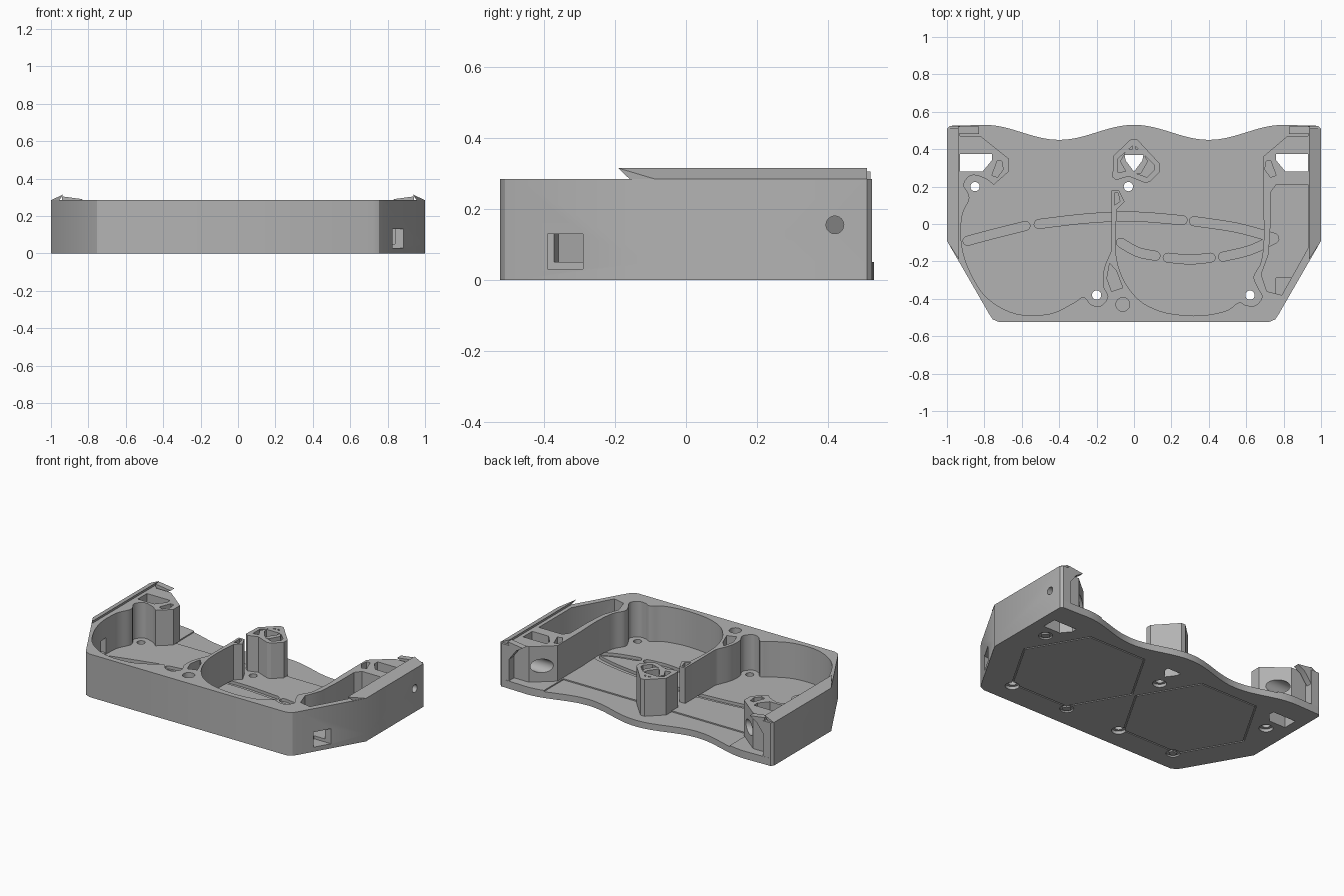
import bpy, bmesh
from math import cos, sin, pi, atan2
from mathutils import Matrix

if "Cube" in bpy.data.objects:
    bpy.data.objects.remove(bpy.data.objects["Cube"])

grey = bpy.data.materials.new("plain grey")
grey.use_nodes = True
grey.diffuse_color = (0.45, 0.45, 0.45, 1)
grey.node_tree.nodes["Principled BSDF"].inputs["Base Color"].default_value = grey.diffuse_color

FLOOR, TOP = 0.05, 0.285


def prism(name, points, low, high, matrix=None):
    """Extrude a flat outline from low to high."""
    bm = bmesh.new()
    face = bm.faces.new([bm.verts.new((x, y, low)) for x, y in points])
    grown = bmesh.ops.extrude_face_region(bm, geom=[face])["geom"]
    for v in grown:
        if isinstance(v, bmesh.types.BMVert):
            v.co.z = high
    if matrix:
        bm.transform(matrix)
    bmesh.ops.recalc_face_normals(bm, faces=bm.faces)
    mesh = bpy.data.meshes.new(name)
    bm.to_mesh(mesh)
    bm.free()
    obj = bpy.data.objects.new(name, mesh)
    mesh.materials.append(grey)
    bpy.context.collection.objects.link(obj)
    return obj


def cut(target, cutter, keep=False):
    """Subtract the cutter, bake the result and drop the cutter."""
    mod = target.modifiers.new("cut", 'BOOLEAN')
    mod.object, mod.operation, mod.solver = cutter, 'DIFFERENCE', 'EXACT'
    graph = bpy.context.evaluated_depsgraph_get()
    mesh = bpy.data.meshes.new_from_object(target.evaluated_get(graph))
    target.modifiers.clear()
    target.data = mesh
    if not keep:
        bpy.data.objects.remove(cutter)


def cut_prism(target, points, low, high, matrix=None):
    cut(target, prism("cutter", points, low, high, matrix))


def circle(x, y, r, n=24):
    return [(x + r * cos(2 * pi * i / n), y + r * sin(2 * pi * i / n)) for i in range(n)]


def flip(points):
    return [(-x, y) for x, y in reversed(points)]


def smooth(points, steps=5):
    """Rounded path through the points."""
    path = [points[0]] + points + [points[-1]]
    out = []
    for a, b, c, d in zip(path, path[1:], path[2:], path[3:]):
        for i in range(steps):
            t = i / steps
            out.append(tuple(q + t / 2 * (r - p + t * (2 * p - 5 * q + 4 * r - s + t * (3 * (q - r) + s - p)))
                             for p, q, r, s in zip(a, b, c, d)))
    return out + [points[-1]]


def slot(points, r=0.024):
    """Outline of a curved slot with round ends."""
    path = smooth(points)
    def heading(i):
        a, b = path[max(i - 1, 0)], path[min(i + 1, len(path) - 1)]
        return atan2(b[1] - a[1], b[0] - a[0])
    def at(i, turn):
        angle = heading(i) + turn
        return (path[i][0] + r * cos(angle), path[i][1] + r * sin(angle))
    last = len(path) - 1
    out = [at(i, -pi / 2) for i in range(last)]
    out += [at(last, pi * (k / 6 - 0.5)) for k in range(7)]
    out += [at(i, pi / 2) for i in range(last - 1, 0, -1)]
    return out + [at(0, pi * (k / 6 + 0.5)) for k in range(6)]


def cut_ring(target, outer, inner, depth):
    """Shallow groove on the underside between two outlines."""
    ring = prism("ring_cutter", outer, -0.05, depth)
    cut_prism(ring, inner, -0.1, 0.1)
    cut(target, ring)


# Outer side, from the front corner to the rear corner
side = [(0.72, -0.525), (0.755, -0.51), (0.775, -0.48), (1, -0.09), (1, 0.51), (0.985, 0.525)]

# Base plate with a wavy rear edge
wave = [(0.8 - i / 40, 0.49 + 0.04 * cos(2 * pi * (0.8 - i / 40) / 0.8)) for i in range(65)]
plate = prism("base_plate", side + wave + flip(side), 0, FLOOR)

# Walls around two open compartments, with the divider between them
right_bay = smooth([(0.69, 0.1), (0.695, -0.06), (0.68, -0.2), (0.64, -0.28), (0.66, -0.34), (0.685, -0.39),
                    (0.65, -0.435), (0.6, -0.435), (0.56, -0.42), (0.49, -0.465), (0.35, -0.49), (0.2, -0.48),
                    (0.1, -0.45), (0.02, -0.4), (-0.05, -0.31), (-0.09, -0.2), (-0.1, -0.08), (-0.09, 0.08)])
left_bay = smooth([(-0.12, -0.14), (-0.16, -0.24), (-0.165, -0.33), (-0.14, -0.39), (-0.18, -0.44),
                   (-0.23, -0.43), (-0.27, -0.39), (-0.32, -0.42), (-0.45, -0.48), (-0.63, -0.48),
                   (-0.78, -0.4), (-0.87, -0.27), (-0.92, -0.12), (-0.92, 0.04), (-0.88, 0.14),
                   (-0.91, 0.21), (-0.87, 0.26), (-0.8, 0.245), (-0.75, 0.21)])
rear = [(0.93, 0.525), (0.93, 0.47), (0.82, 0.47), (0.69, 0.36)]
walls = prism("walls", side + rear + right_bay + [(-0.05, 0.12), (-0.08, 0.18), (-0.12, 0.18)] + left_bay
              + [(-0.67, 0.28), (-0.67, 0.35)] + flip(rear[:3]) + flip(side), FLOOR, TOP)

# Open cavity beside the right compartment
cut_prism(walls, [(0.73, 0.17), (0.76, 0.21), (0.93, 0.21), (0.93, -0.13), (0.79, -0.38), (0.71, -0.36),
                  (0.68, -0.27), (0.72, -0.16), (0.73, 0)], FLOOR - 0.01, 0.4)

# Openings and hollows in the rear pillars
window = [(0.76, 0.375), (0.76, 0.34), (0.81, 0.28), (0.93, 0.28), (0.93, 0.375)]
hollow = [(0.745, 0.3), (0.73, 0.34), (0.705, 0.335), (0.7, 0.29), (0.73, 0.25), (0.76, 0.26)]
sideways = Matrix(((0, 0, 1, 0), (1, 0, 0, 0), (0, 1, 0, 0), (0, 0, 0, 1)))
for s in (1, -1):
    shape = (lambda p: p) if s > 0 else flip
    cut_prism(walls, shape(window), 0, 0.4)
    cut_prism(plate, shape(window), -0.1, 0.1)
    cut_prism(walls, shape(hollow), 0.08, 0.4)
    # Side screw hole with a wide inner bore
    for r, a, b in ((0.025, 0.8, 1.1), (0.045, 0.6, 0.96)):
        cut_prism(walls, circle(0.42, 0.155, r), s * a, s * b, sideways)

# Hollows in the front wall and divider
cut_prism(walls, circle(-0.06, -0.43, 0.037), 0.2, 0.4)
cut_prism(walls, [(-0.13, -0.21), (-0.095, -0.25), (-0.06, -0.34), (-0.12, -0.36), (-0.145, -0.29)], 0.12, 0.4)
cut_prism(walls, [(-0.105, 0.165), (-0.105, 0.1), (-0.075, 0.12), (-0.085, 0.165)], 0.1, 0.4)
cut_prism(walls, [(-0.98, -0.12), (-0.9, -0.12), (-0.9, -0.06), (-0.98, -0.06)], 0.06, 0.16)

# Port through the slanted right side
port = [(0.76, -0.39), (0.95, -0.39), (0.95, -0.29), (0.76, -0.29)]
for part in (walls, plate):
    cut_prism(part, port, 0.03, 0.13)

# Curved grooves in the floor, and the lowered rear strip
for path in ([(-0.51, 0), (-0.25, 0.03), (0, 0.04), (0.26, 0.02)],
             [(0.32, 0.015), (0.55, -0.02), (0.75, -0.075)],
             [(-0.07, -0.1), (0.02, -0.15), (0.115, -0.17)],
             [(0.18, -0.18), (0.3, -0.19), (0.41, -0.18)],
             [(0.475, -0.175), (0.62, -0.14), (0.75, -0.08)],
             [(-0.89, -0.09), (-0.74, -0.05), (-0.58, -0.01)]):
    cut_prism(plate, slot(path), 0.03, 0.1)
cut_prism(plate, [(-0.68, 0.31), (0.68, 0.31), (0.68, 0.6), (-0.68, 0.6)], 0.042, 0.1)

# Screw holes with recessed undersides
for x, y in ((-0.85, 0.2), (-0.03, 0.2), (-0.2, -0.38), (0.62, -0.38)):
    cut_prism(plate, circle(x, y, 0.025), -0.1, 0.1)
    cut_prism(plate, circle(x, y, 0.042), -0.1, 0.02)

# Blind rings and hexagonal grooves underneath
for x, y in ((0.85, 0.2), (0.2, -0.38), (-0.62, -0.38)):
    cut_ring(plate, circle(x, y, 0.042), circle(x, y, 0.025), 0.01)
for x in (-0.43, 0.43):
    cut_ring(plate, circle(x, 0, 0.42, 6), circle(x, 0, 0.41, 6), 0.008)

# Centre post with a recessed top and a triangular bore
post = prism("centre_post", [(0.015, 0.455), (-0.015, 0.455), (-0.11, 0.365), (-0.115, 0.25), (-0.095, 0.235),
                             (-0.03, 0.255), (0.06, 0.22), (0.085, 0.225), (0.14, 0.28), (0.14, 0.32)],
             0.03, TOP)
cut_prism(post, [(0, 0.425), (-0.085, 0.35), (-0.085, 0.275), (-0.03, 0.285), (0.07, 0.25),
                 (0.11, 0.29), (0.11, 0.315)], TOP - 0.03, 0.4)
bore = [(-0.05, 0.37), (-0.045, 0.34), (0, 0.28), (0.045, 0.34), (0.05, 0.37)]
for part in (post, plate):
    cut_prism(part, bore, -0.1, 0.4)
collar = prism("post_collar", circle(0, 0.335, 0.075, 6), 0.2, TOP)
cut_prism(collar, bore, 0, 0.4)
rib = prism("post_rib", [(-0.008, 0.39), (0.008, 0.39), (0.008, 0.43), (-0.008, 0.43)], 0.2, TOP)

# Sloping lips along both sides and hooks at the rear corners
upright = Matrix(((1, 0, 0, 0), (0, 0, 1, 0), (0, 1, 0, 0), (0, 0, 0, 1)))
for s, label in ((1, "left"), (-1, "right")):
    lip = prism(label + "_lip", [(s, TOP), (s * 0.935, 0.315), (s * 0.955, TOP)], -0.09, 0.51, upright)
    for v in lip.data.vertices:
        if v.co.y < 0:
            v.co.y -= (1 - abs(v.co.x)) * 1.55
    prism(label + "_hook", [(s * 0.94, 0.305), (s * 0.83, 0.29), (s * 0.88, 0.26), (s * 0.94, 0.18)],
          0.48, 0.52, upright)

# Smooth curved walls, keep edges sharp
bpy.ops.object.select_all(action='DESELECT')
for obj in bpy.context.collection.objects:
    if obj.type == 'MESH' and grey.name in obj.data.materials:
        obj.select_set(True)
        bpy.context.view_layer.objects.active = obj
bpy.ops.object.shade_smooth_by_angle(angle=pi / 6)
